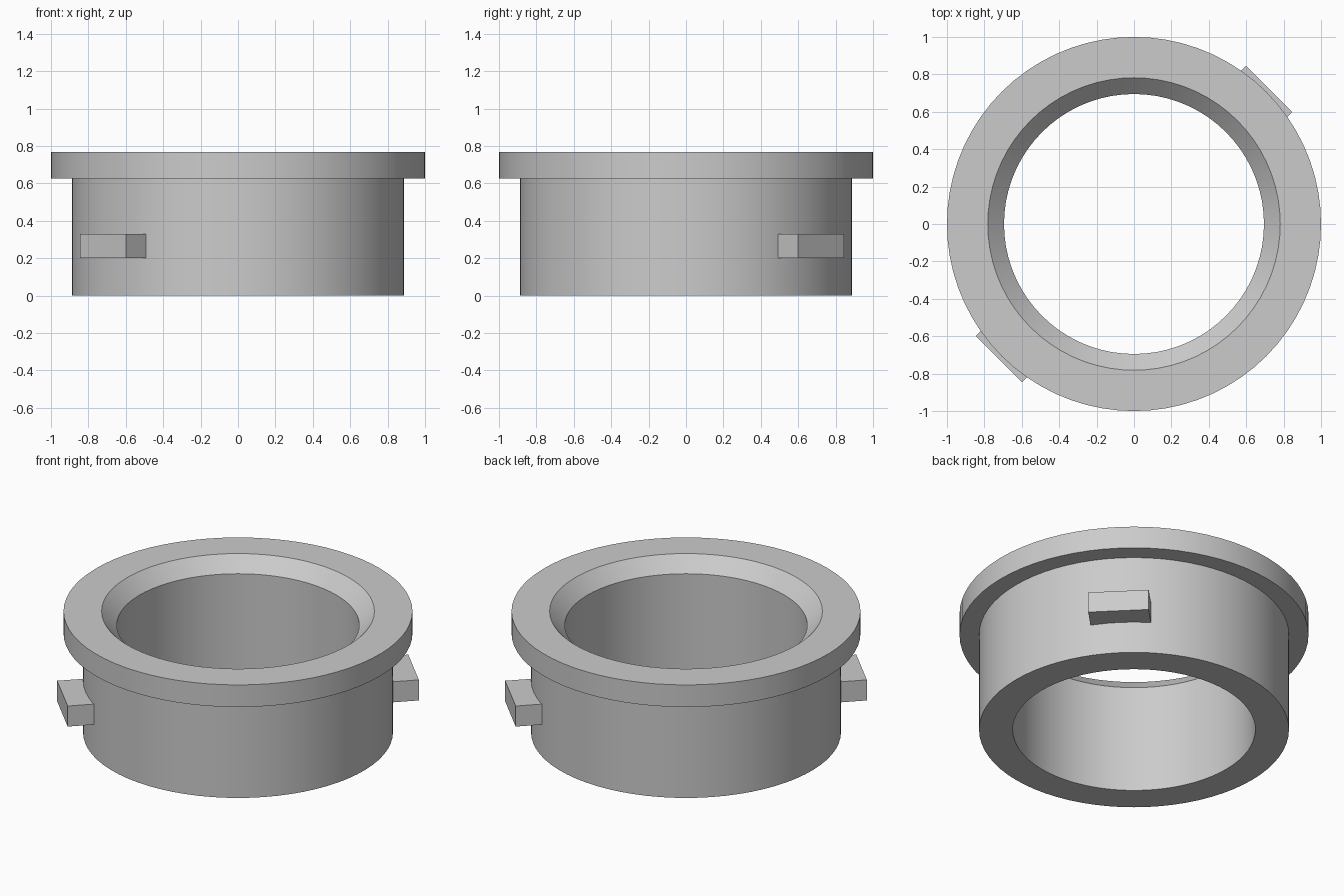
import bpy
import bmesh
import math
from mathutils import Matrix, Vector

cube = bpy.data.objects.get("Cube")
if cube:
    bpy.data.objects.remove(cube, do_unlink=True)

SEGMENTS = 72

# Single plain grey
grey = bpy.data.materials.new("plain_grey")
grey.use_nodes = True
colour = (0.6, 0.6, 0.6, 1.0)
grey.diffuse_color = colour
grey.node_tree.nodes["Principled BSDF"].inputs["Base Color"].default_value = colour


def add_object(name, bm):
    bmesh.ops.recalc_face_normals(bm, faces=bm.faces)
    mesh = bpy.data.meshes.new(name)
    bm.to_mesh(mesh)
    bm.free()
    mesh.materials.append(grey)
    obj = bpy.data.objects.new(name, mesh)
    bpy.context.collection.objects.link(obj)
    return obj


def lathe(name, profile):
    """Spin a closed (radius, height) profile around z."""
    bm = bmesh.new()
    verts = [bm.verts.new((r, 0, z)) for r, z in profile]
    edges = [bm.edges.new((v, verts[(i + 1) % len(verts)])) for i, v in enumerate(verts)]
    bmesh.ops.spin(bm, geom=verts + edges, cent=(0, 0, 0), axis=(0, 0, 1),
                   angle=math.tau, steps=SEGMENTS, use_merge=True)
    bmesh.ops.remove_doubles(bm, verts=bm.verts, dist=0.0001)
    return add_object(name, bm)


def locking_tab(name, angle):
    """Flat block standing out of the sleeve wall."""
    inner, outer, half_width = 0.80, 1.022, 0.174
    low, high = 0.20, 0.33
    bm = bmesh.new()
    bmesh.ops.create_cube(bm, size=1)
    size = Vector((outer - inner, 2 * half_width, high - low))
    centre = Vector(((inner + outer) / 2, 0, (low + high) / 2))
    place = (Matrix.Rotation(angle, 4, "Z") @ Matrix.Translation(centre)
             @ Matrix.Diagonal(size).to_4x4())
    bmesh.ops.transform(bm, matrix=place, verts=bm.verts)
    return add_object(name, bm)


# Sleeve with flange and chamfered bore
ring = lathe("flanged_sleeve", [
    (0.695, 0), (0.888, 0), (0.888, 0.627), (1, 0.627),
    (1, 0.767), (0.782, 0.767), (0.695, 0.68),
])
bpy.ops.object.select_all(action="DESELECT")
ring.select_set(True)
bpy.context.view_layer.objects.active = ring
bpy.ops.object.shade_smooth_by_angle(angle=math.radians(30))

# Opposed tabs on the diagonal
locking_tab("back_left_tab", math.radians(45))
locking_tab("front_right_tab", math.radians(225))
